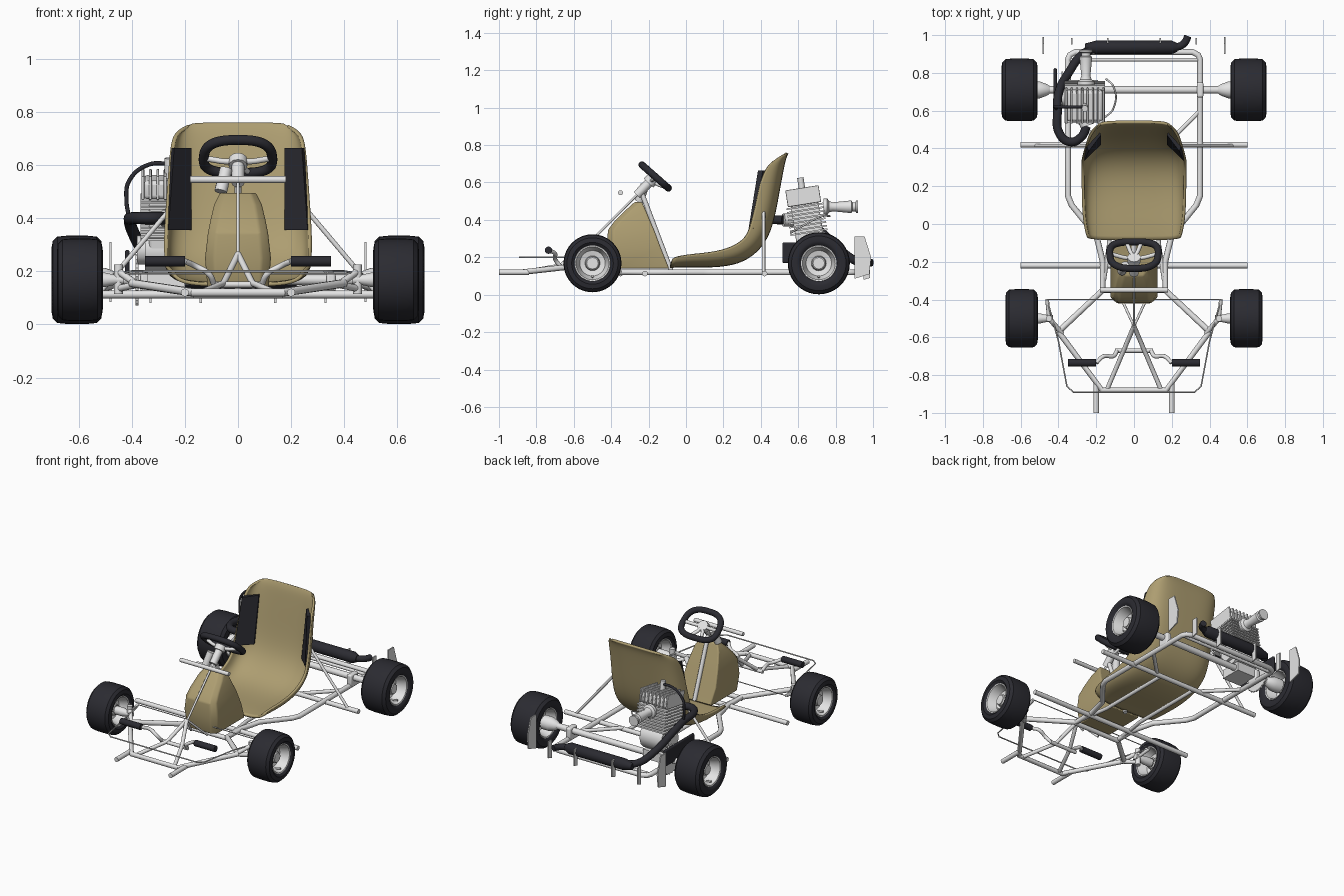
import bpy, bmesh, math
from mathutils import Vector, Matrix

cube = bpy.data.objects.get("Cube")
if cube:
    bpy.data.objects.remove(cube, do_unlink=True)


def material(name, rgb):
    m = bpy.data.materials.new(name)
    m.use_nodes = True
    m.diffuse_color = (*rgb, 1)
    m.node_tree.nodes["Principled BSDF"].inputs["Base Color"].default_value = (*rgb, 1)
    return m


TAN = material("tan", (0.42, 0.34, 0.165))
METAL = material("light_metal", (0.78, 0.78, 0.78))
BLACK = material("black_rubber", (0.024, 0.024, 0.031))


def finish(ob, mat, angle=35):
    ob.data.materials.clear()
    ob.data.materials.append(mat)
    bpy.ops.object.select_all(action='DESELECT')
    ob.select_set(True)
    bpy.context.view_layer.objects.active = ob
    bpy.ops.object.shade_smooth_by_angle(angle=math.radians(angle))
    return ob


def link(name, data):
    ob = bpy.data.objects.new(name, data)
    bpy.context.scene.collection.objects.link(ob)
    return ob


def tube(name, pts, r, mat=METAL, mirror=False, smooth=False, closed=False):
    """Round bar along a path, optionally repeated on the other side."""
    cu = bpy.data.curves.new(name, 'CURVE')
    cu.dimensions = '3D'
    cu.bevel_depth, cu.bevel_resolution, cu.use_fill_caps = r, 4, True
    cu.resolution_u = 8
    sp = cu.splines.new('BEZIER')
    sp.bezier_points.add(len(pts) - 1)
    for bp, p in zip(sp.bezier_points, pts):
        bp.co = p
        bp.handle_left_type = bp.handle_right_type = 'AUTO' if smooth else 'VECTOR'
    sp.use_cyclic_u = closed
    ob = link(name, cu)
    bpy.ops.object.select_all(action='DESELECT')
    ob.select_set(True)
    bpy.context.view_layer.objects.active = ob
    bpy.ops.object.convert(target='MESH')
    finish(bpy.context.object, mat)
    if mirror:
        tube(name + "_right", [(-x, y, z) for x, y, z in pts], r, mat, False, smooth, closed)


def loft(name, rows, mat, closed=True, caps=True, angle=35):
    """Skin a list of equal-length point rows."""
    bm = bmesh.new()
    vr = [[bm.verts.new(p) for p in row] for row in rows]
    n = len(rows[0])
    for a, b in zip(vr, vr[1:]):
        for i in range(n if closed else n - 1):
            j = (i + 1) % n
            bm.faces.new((a[i], a[j], b[j], b[i]))
    if caps:
        bm.faces.new(vr[0])
        bm.faces.new(vr[-1])
    bmesh.ops.recalc_face_normals(bm, faces=bm.faces[:])
    me = bpy.data.meshes.new(name)
    bm.to_mesh(me)
    bm.free()
    return finish(link(name, me), mat, angle)


def lathe(name, profile, loc, mat, turn=0, sides=40, caps=True):
    """Revolve (offset, radius) pairs about the x axis, then turn about z."""
    rot = Matrix.Rotation(turn, 3, 'Z')
    steps = [2 * math.pi * i / sides for i in range(sides)]
    rows = [[rot @ Vector((x, r * math.cos(a), r * math.sin(a))) + Vector(loc) for a in steps]
            for x, r in profile]
    return loft(name, rows, mat, caps=caps)


def box(name, loc, size, mat, tilt=0, bevel=0.0):
    bpy.ops.mesh.primitive_cube_add(size=1, location=loc, rotation=(tilt, 0, 0))
    ob = bpy.context.object
    ob.name, ob.scale = name, size
    bpy.ops.object.transform_apply(location=False, rotation=False, scale=True)
    if bevel:
        m = ob.modifiers.new("bevel", 'BEVEL')
        m.width, m.segments = bevel, 3
    return finish(ob, mat)


# Wheels: tyre, open dished rim, hub cone and valve
for end, y, cx, hw, R, k in (("front", -0.5, 0.595, 0.086, 0.155, .6), ("rear", 0.71, 0.606, 0.096, 0.166, 1)):
    half = [(hw * .8, .092), (hw * .95, .105), (hw, R * .72), (hw * .95, R * .88), (hw * .77, R * .98), (hw * .4, R)]
    tyre = half + [(-x, r) for x, r in reversed(half)]
    rim = [(hw * .82, .098), (hw * .88, .095), (hw * .86, .088), (hw * .6, .08), (hw * .2, .068),
           (hw * .12, .04), (hw * .45, .036), (hw * .5, .03)]
    rim += [(-x, r) for x, r in reversed(rim)]
    for s, side in ((1, "left"), (-1, "right")):
        lathe(f"{end}_tyre_{side}", tyre, (s * cx, y, .168), BLACK, caps=False)
        lathe(f"{end}_rim_{side}", rim, (s * cx, y, .168), METAL, caps=False)
        lathe(f"{end}_hub_{side}", [(-.06, .016), (-.04, .03 * k), (0, .045 * k), (.05, .045 * k)],
              (s * .5, y, .168), METAL, 0 if s > 0 else math.pi, 20)
    tube(f"{end}_hub_cap", [(cx, y, .168), (cx + hw * .55, y, .168)], .031, mirror=True)
    tube(f"{end}_valve", [(cx + .02, y, .09), (cx + hw * .8, y, .1)], .006, mirror=True)

# Main chassis rails and cross bars
Z = 0.12
tube("front_hoop", [(-.4, -.57, .155), (-.17, -.88, Z), (.17, -.88, Z), (.4, -.57, .155)], .015)
tube("main_rail", [(.4, -.57, .155), (.165, -.35, Z), (.165, -.2, Z), (.2, -.06, Z), (.33, .1, Z),
                   (.35, .15, Z), (.35, .87, Z), (.34, .895, Z), (.31, .91, Z), (0, .91, Z)], .016, mirror=True)
tube("inner_rail", [(.16, -.3, Z), (.13, -.1, Z), (.13, .42, Z)], .012, mirror=True)
tube("bumper_stub", [(.2, -1, Z), (.2, -.84, Z)], .015, mirror=True)
for nm, y, w in (("front_side_bar", -.22, .6), ("rear_side_bar", .42, .6), ("steering_cross_bar", -.35, .17)):
    tube(nm, [(-w, y, .113), (w, y, .113)], .015)
tube("rear_cross_bar", [(-.35, .87, Z), (.35, .87, Z)], .01)
tube("instrument_bar", [(-.18, -.35, .545), (.18, -.35, .545)], .013)
tube("pedal_frame", [(0, -.54, .265), (.055, -.67, .155), (.14, -.87, Z)], .012, mirror=True)
tube("column_stay", [(0, -.54, .265), (.06, -.41, .13)], .007, mirror=True)
tube("pedal_cross_bar", [(-.1, -.67, .15), (.1, -.67, .15)], .012)

# Pedals
tube("pedal_arm", [(.09, -.67, .15), (.11, -.7, .19), (.16, -.7, .22), (.2, -.735, .238)], .011,
     mirror=True, smooth=True)
tube("pedal_grip", [(.2, -.735, .238), (.35, -.735, .238)], .02, BLACK, mirror=True)

# Front wire guard, spindles and steering link
tube("wire_guard", [(.46, -.4, .19), (.4, -.62, .2), (.355, -.86, .2), (.32, -.89, .2), (0, -.89, .2)], .004, mirror=True)
tube("track_rod", [(-.46, -.4, .19), (.46, -.4, .19)], .003)
tube("king_pin", [(.45, -.5, .115), (.45, -.5, .225)], .017, mirror=True)
tube("spindle", [(.43, -.5, .168), (.6, -.5, .168)], .018, mirror=True)
tube("spindle_yoke_upper", [(.38, -.58, .15), (.45, -.5, .2)], .013, mirror=True)
tube("spindle_yoke_lower", [(.38, -.58, .15), (.45, -.5, .135)], .013, mirror=True)
tube("steering_arm", [(.45, -.5, .17), (.46, -.4, .19)], .01, mirror=True)

# Rear axle with bearings, sprocket and chain guard
tube("rear_axle", [(-.6, .71, .168), (.6, .71, .168)], .02)
for s, side in ((1, "left"), (-1, "right")):
    box(f"axle_bearing_{side}", (s * .35, .71, .155), (.035, .08, .08), METAL, bevel=.01)
gear = [[(x, .71 + (.09 + .008 * (i % 2)) * math.cos(math.pi * i / 24),
          .168 + (.09 + .008 * (i % 2)) * math.sin(math.pi * i / 24)) for i in range(48)] for x in (-.385, -.375)]
loft("sprocket", gear, METAL)
box("chain_guard", (-.417, .67, .225), (.018, .31, .11), BLACK, bevel=.008)

# Rear upright plates
tall = [(.9, .31), (.955, .31), (.99, .2), (.98, .11), (.9, .085)]
small = [(.95, .2), (.985, .2), (.985, .09), (.95, .08)]
for x, outline in ((.48, tall), (.33, small), (.14, small)):
    for s, side in ((1, "left"), (-1, "right")):
        loft(f"rear_plate_{side}", [[(s * x + d, y, z) for y, z in outline] for d in (-.004, .004)], METAL)

# Bucket seat: centre line (y, z), side edge (y, z) and half width per station
stations = [(-.085, .15, -.07, .2, .245), (0, .155, .02, .215, .265), (.15, .15, .14, .225, .27),
            (.28, .168, .24, .25, .27), (.375, .225, .32, .3, .272), (.44, .315, .345, .37, .27),
            (.472, .43, .37, .47, .263), (.495, .56, .395, .6, .254), (.517, .68, .43, .685, .246),
            (.528, .73, .475, .725, .23), (.541, .757, .525, .745, .185)]
rows = []
for cy, cz, ey, ez, w in stations:
    row = []
    for i in range(-7, 8):
        t = abs(i / 7)
        x = w * (1 - (1 - t) ** 1.7) * (1 if i > 0 else -1)
        row.append((x, cy + (ey - cy) * t ** 3.4, cz + (ez - cz) * t ** 3.4))
    rows.append(row)
seat = loft("seat", rows, TAN, closed=False, caps=False, angle=80)
sub = seat.modifiers.new("smooth", 'SUBSURF')
sub.levels = sub.render_levels = 2
thick = seat.modifiers.new("shell", 'SOLIDIFY')
thick.thickness, thick.offset = .014, 0

# Side pads on the seat back
for s, side in ((1, "left"), (-1, "right")):
    rows = [[(s * xo, y, z), (s * .175, y + .085, z), (s * .18, y + .1, z), (s * (xo + .01), y + .025, z)]
            for xo, y, z in ((.262, .335, .355), (.24, .385, .665))]
    loft(f"seat_pad_{side}", rows, BLACK)
tube("seat_strut", [(.25, .415, .44), (.52, .415, .12)], .009, mirror=True)
tube("rear_brace", [(.17, .42, .12), (.35, .6, .12)], .012, mirror=True)

# Front fairing
rows = []
for z, y0, y1, w in ((.14, -.405, -.09, .115), (.25, -.42, -.135, .124), (.345, -.418, -.17, .113),
                     (.39, -.385, -.19, .104), (.45, -.325, -.215, .09), (.495, -.275, -.235, .068)):
    f = w * .72
    rows.append([(-f, y0, z), (f, y0, z), (w, y0 + .03, z), (w, y1, z), (-w, y1, z), (-w, y0 + .03, z)])
fairing = loft("front_fairing", rows, TAN, angle=50)
bev = fairing.modifiers.new("round", 'BEVEL')
bev.width, bev.segments, bev.limit_method = .012, 3, 'ANGLE'
tube("fairing_post", [(0, -.235, .54), (0, -.08, .13)], .013)

# Steering wheel, spokes and column
C, U, D = Vector((0, -.165, .632)), Vector((0, -.75, .66)), Vector((0, -.7, -.71))


def on_wheel(x, u, d=0):
    return C + Vector((x, 0, 0)) + U * u + D * d


def soften(v):
    return math.copysign(abs(v) ** .7, v)


ring = []
for i in range(24):
    c, s = math.cos(math.pi * i / 12), math.sin(math.pi * i / 12)
    ring.append(on_wheel((.128 - .012 * s) * soften(c), .094 * soften(s)))
tube("steering_wheel", ring, .019, BLACK, smooth=True, closed=True)
for x, u in ((.125, -.01), (-.125, -.01), (.04, -.09), (-.04, -.09)):
    tube("wheel_spoke", [on_wheel(0, 0, .03), on_wheel(x * .5, u * .5, .02), on_wheel(x, u)], .011)
tube("wheel_hub", [on_wheel(0, 0, .015), on_wheel(0, 0, .05)], .035)
tube("column_sleeve", [on_wheel(0, 0, .04), on_wheel(0, 0, .14)], .024)
tube("column_clamp", [(-.065, -.25, .5), (-.045, -.22, .585)], .024)
tube("steering_column", [on_wheel(0, 0, .1), (0, -.54, .255)], .0065)

# Engine: crankcase, finned barrel, head, plug and carburettor
T = math.radians(9)
base, up = Vector((-.26, .665, .285)), Vector((0, -math.sin(T), math.cos(T)))
tube("crankcase", [(-.35, .675, .28), (-.19, .675, .28)], .088)
tube("crank_cover", [(-.38, .675, .28), (-.17, .675, .28)], .055)
box("engine_mount", (-.27, .67, .17), (.14, .14, .06), METAL)
box("barrel", base + up * .12, (.15, .15, .24), METAL, T, .01)
for i in range(8):
    box("barrel_fin", base + up * (.05 + .02 * i), (.215, .2, .009), METAL, T)
for i in range(8):
    box("head_fin", base + up * .245 + Vector((-.098 + .028 * i, 0, 0)), (.011, .18, .09), METAL, T, .004)
box("head_cap", base + up * .235, (.19, .165, .07), METAL, T, .015)
tube("spark_plug", [base + up * .25, base + up * .345], .017)
lathe("carburettor", [(0, .045), (.02, .045), (.03, .03), (.05, .024), (.15, .034), (.155, .024), (.17, .024),
                      (.175, .034), (.185, .034)], (-.255, .735, .47), METAL, math.pi / 2, 20)
tube("intake_stub", [(-.27, .58, .4), (-.25, .52, .4)], .035)

# Exhaust pipe, silencer and hose
tube("exhaust_pipe", [(-.25, .52, .4), (-.28, .46, .4), (-.34, .435, .4), (-.395, .48, .4), (-.405, .6, .39),
                      (-.4, .69, .36), (-.34, .81, .25), (-.27, .9, .185), (-.2, .935, .175)], .023, BLACK, smooth=True)
lathe("silencer", [(-.26, .02), (-.2, .036), (.2, .036), (.23, .022)], (0, .935, .172), BLACK, sides=24)
tube("silencer_tip", [(.2, .935, .172), (.25, .945, .172), (.275, .97, .172), (.285, .995, .172)], .02, BLACK, smooth=True)
tube("fuel_hose", [(-.25, .62, .605), (-.34, .62, .6), (-.41, .62, .54), (-.42, .62, .47), (-.41, .61, .4)],
     .008, BLACK, smooth=True)
tube("breather_line", [(-.15, .77, .42), (-.11, .73, .42), (-.11, .61, .36), (-.16, .56, .33)], .005, smooth=True)
